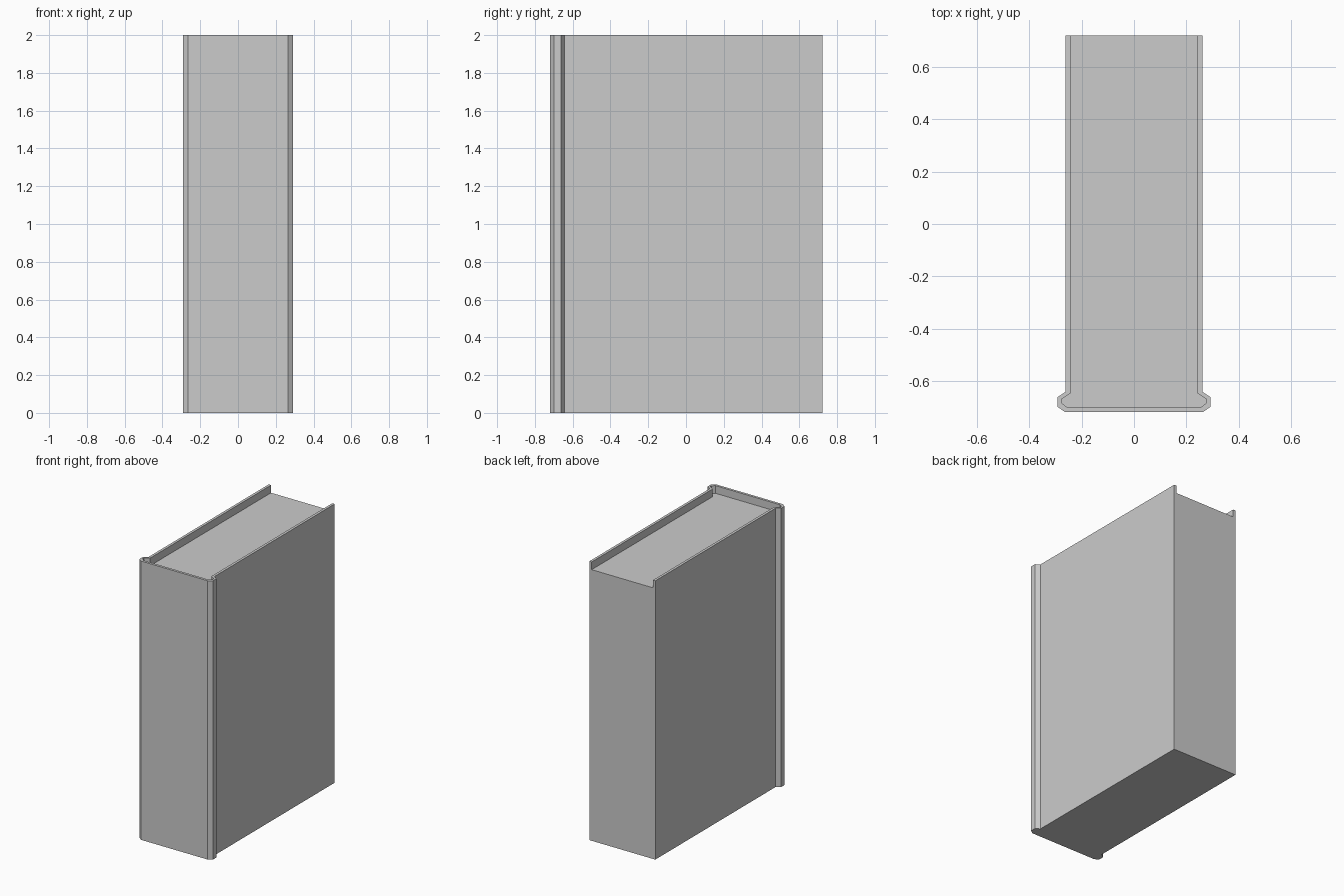
import bpy

if "Cube" in bpy.data.objects:
    bpy.data.objects.remove(bpy.data.objects["Cube"])

H = 2.0          # cover height
PAGE_TOP = 1.945  # recessed page level

# Right half profiles, from the open fore edge to the spine
OUTER_HALF = [(0.262, 0.722), (0.262, -0.642), (0.292, -0.662), (0.292, -0.700), (0.264, -0.720)]
INNER_HALF = [(0.243, 0.722), (0.243, -0.648), (0.278, -0.671), (0.278, -0.684), (0.256, -0.702)]


def mirrored(half):
    return half + [(-x, y) for x, y in reversed(half)]


def at(profile, z):
    return [(x, y, z) for x, y in profile]


def make(name, verts, faces):
    mesh = bpy.data.meshes.new(name)
    mesh.from_pydata(verts, [], faces)
    mesh.validate()
    obj = bpy.data.objects.new(name, mesh)
    bpy.context.collection.objects.link(obj)
    return obj


outer, inner = mirrored(OUTER_HALF), mirrored(INNER_HALF)
n = len(outer)

# Cover: wrapped shell with a flared spine, inner wall only down to the pages
ob, ot, ib, it, im = (k * n for k in range(5))
verts = at(outer, 0) + at(outer, H) + at(inner, 0) + at(inner, H) + at(inner, PAGE_TOP)
faces = []
for i in range(n - 1):
    j = i + 1
    faces += [(ob + j, ob + i, ot + i, ot + j),   # outside
              (it + i, it + j, ot + j, ot + i)[::-1],   # top rim
              (im + i, im + j, it + j, it + i),   # inner lip
              (ib + i, ib + j, ob + j, ob + i)]   # bottom rim
e = n - 1
faces += [(ob, ib, im, it, ot)[::-1], (ob + e, ib + e, im + e, it + e, ot + e)]
cover = make("cover", verts, faces)

# Pages: top, bottom and fore edge, fused to the cover
pages = make("pages", at(inner, 0) + at(inner, PAGE_TOP),
             [tuple(range(n)), tuple(range(2 * n - 1, n - 1, -1)), (0, n - 1, 2 * n - 1, n)])

# Consistent outward normals: join the halves' shared boundary into one closed solid
import bmesh
bm = bmesh.new()
bm.from_mesh(cover.data)
bm.from_mesh(pages.data)
bmesh.ops.remove_doubles(bm, verts=bm.verts, dist=1e-5)
bmesh.ops.recalc_face_normals(bm, faces=bm.faces)
bm.to_mesh(cover.data)
bm.free()
bpy.data.objects.remove(pages)
cover.name = "book"
